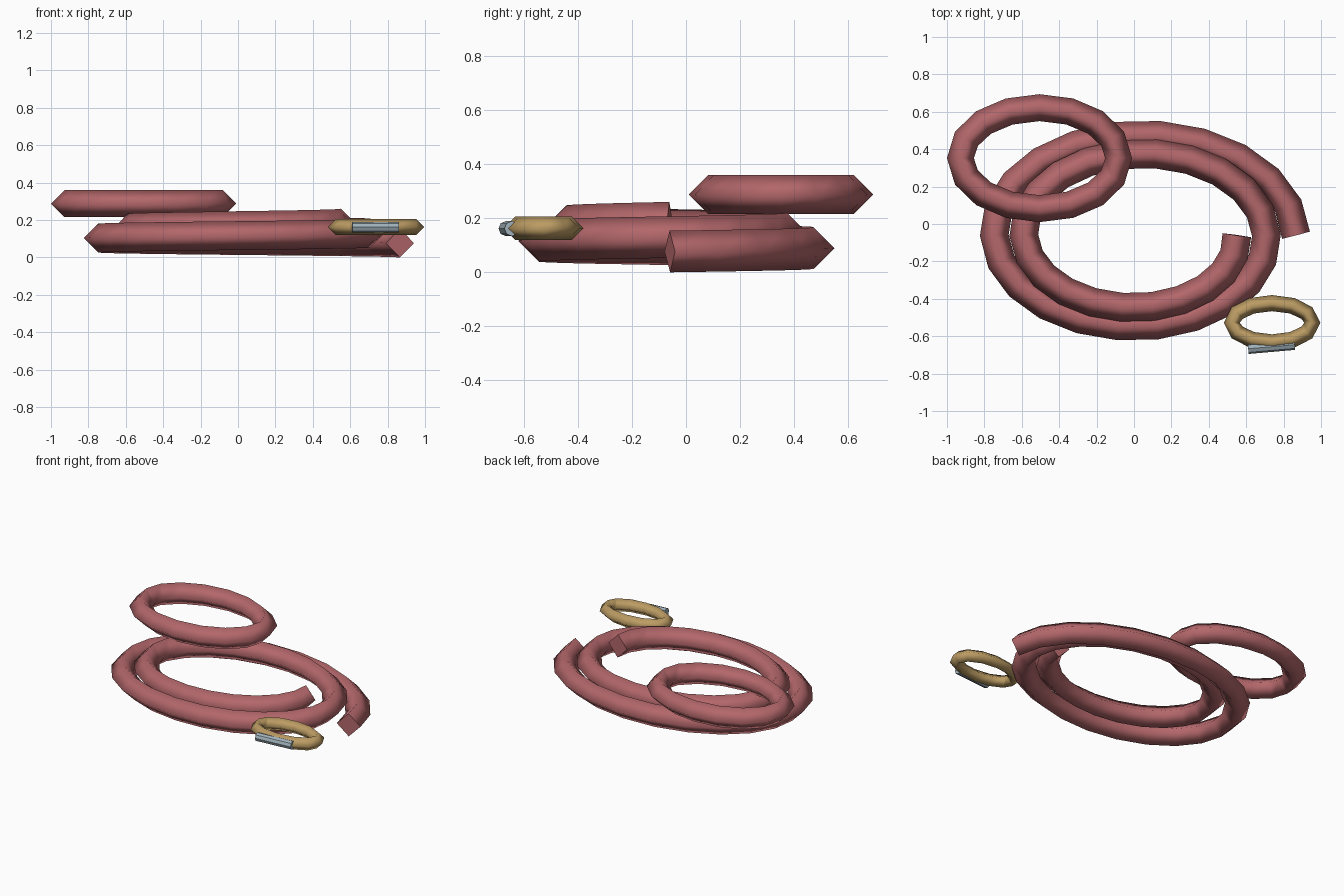
import bpy
import bmesh
from math import sin, cos, pi, radians
from mathutils import Vector, Matrix

if "Cube" in bpy.data.objects:
    bpy.data.objects.remove(bpy.data.objects["Cube"])


def material(name, rgb):
    mat = bpy.data.materials.new(name)
    mat.use_nodes = True
    mat.diffuse_color = (*rgb, 1)
    mat.node_tree.nodes["Principled BSDF"].inputs["Base Color"].default_value = (*rgb, 1)
    return mat


RED = material("dusty red", (0.45, 0.135, 0.145))
GOLD = material("tan gold", (0.50, 0.33, 0.125))
STEEL = material("pale steel", (0.36, 0.45, 0.50))


def finish(bm, name, mat):
    bmesh.ops.recalc_face_normals(bm, faces=bm.faces)
    mesh = bpy.data.meshes.new(name)
    bm.to_mesh(mesh)
    bm.free()
    mesh.materials.append(mat)
    obj = bpy.data.objects.new(name, mesh)
    bpy.context.collection.objects.link(obj)
    return obj


def sweep(name, path, radius, mat, closed=False, sides=4):
    """Sweep an upright low-sided section along a path, smooth with flat caps."""
    bm = bmesh.new()
    n = len(path)
    rings = []
    for i, p in enumerate(path):
        a = path[(i - 1) % n] if closed else path[max(i - 1, 0)]
        b = path[(i + 1) % n] if closed else path[min(i + 1, n - 1)]
        d_in = (p - a).normalized()
        d_out = (b - p).normalized()
        tangent = (d_in + d_out).normalized()
        side = tangent.cross(Vector((0, 0, 1))).normalized()
        up = side.cross(tangent)
        angles = [2 * pi * k / sides for k in range(sides)]
        rings.append([bm.verts.new(p + radius * (cos(t) * side + sin(t) * up))
                      for t in angles])
    for i in range(n if closed else n - 1):
        r, s = rings[i], rings[(i + 1) % n]
        for k in range(sides):
            j = (k + 1) % sides
            bm.faces.new((r[k], r[j], s[j], s[k])).smooth = True
    if not closed:
        for ring in (rings[0], rings[-1]):
            cap = bm.faces.new(ring)
            for edge in cap.edges:
                edge.smooth = False
    return finish(bm, name, mat)


def oval(center, rx, ry, count):
    return [Vector(center) + Vector((rx * cos(2 * pi * i / count),
                                     ry * sin(2 * pi * i / count), 0))
            for i in range(count)]


# Two-turn coil, sinking as it widens
STEPS = 44
coil = []
for i in range(STEPS + 1):
    t = 2 * i / STEPS
    a = -2 * pi * t
    coil.append(Vector((0.02 + (0.53 + 0.158 * t) * cos(a),
                        -0.06 + (0.362 + 0.10 * t) * sin(a),
                        0.184 - 0.0535 * t)))
sweep("main_coil", coil, 0.077, RED)

# Loop lying on top of the coil
sweep("upper_loop", oval((-0.505, 0.352, 0.288), 0.423, 0.270, 16), 0.072, RED, closed=True)

# Small metal ring with its bar
sweep("metal_ring", oval((0.738, -0.528, 0.163), 0.215, 0.105, 12), 0.043, GOLD, closed=True)

bm = bmesh.new()
place = (Matrix.Translation((0.735, -0.656, 0.162)) @ Matrix.Rotation(radians(5), 4, 'Z')
         @ Matrix.Rotation(pi / 2, 4, 'Y'))
bmesh.ops.create_cone(bm, cap_ends=True, segments=8, radius1=0.028, radius2=0.028,
                      depth=0.25, matrix=place)
finish(bm, "ring_bar", STEEL)
